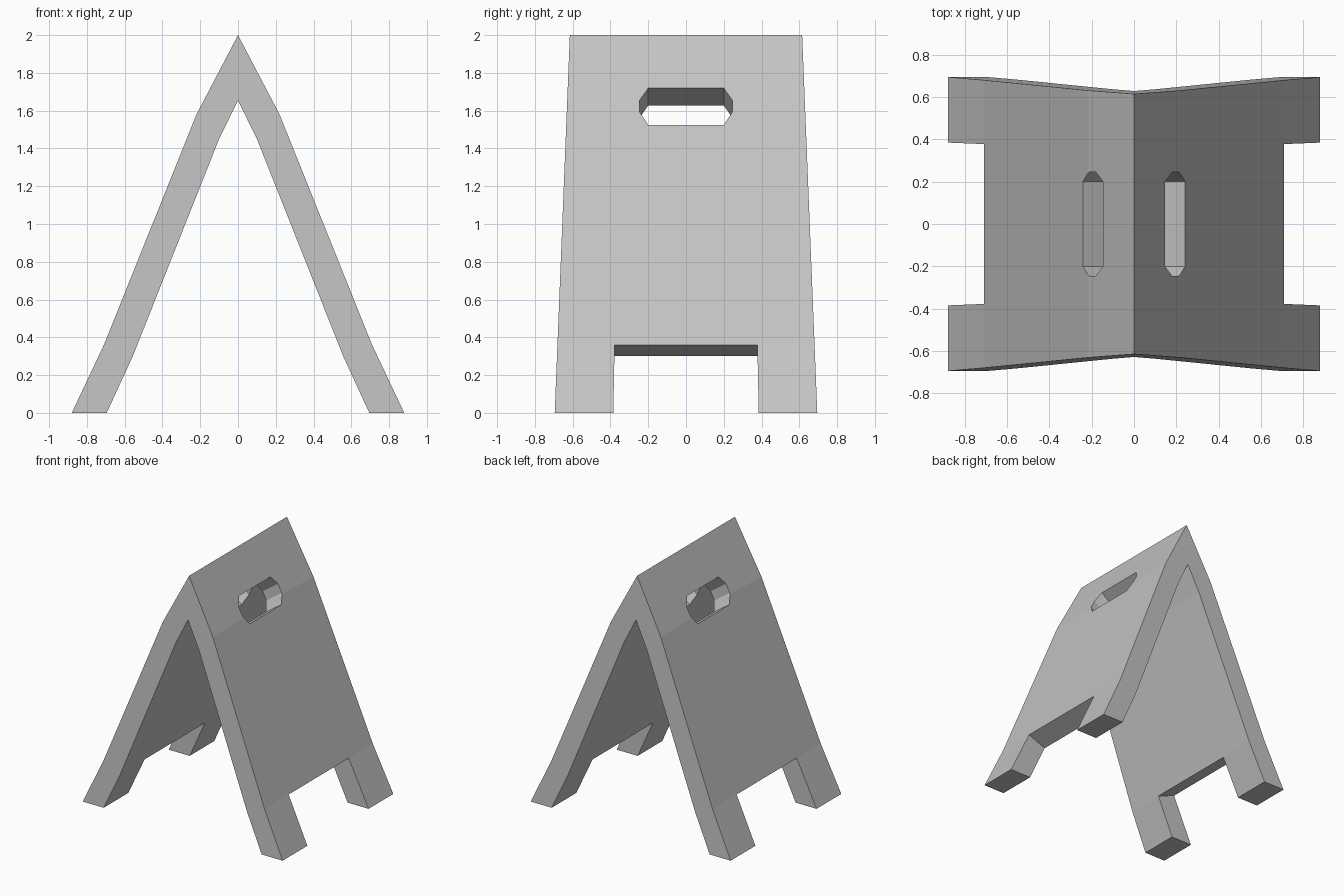
import bpy
import bmesh

cube = bpy.data.objects.get("Cube")
if cube:
    bpy.data.objects.remove(cube, do_unlink=True)

grey = bpy.data.materials.new("plain grey")
grey.use_nodes = True
colour = (0.55, 0.55, 0.55, 1)
grey.diffuse_color = colour
grey.node_tree.nodes["Principled BSDF"].inputs["Base Color"].default_value = colour


def bridge(name, ring_a, ring_b):
    """Closed solid between two matching outlines."""
    bm = bmesh.new()
    a = [bm.verts.new(p) for p in ring_a]
    b = [bm.verts.new(p) for p in ring_b]
    bm.faces.new(a)
    bm.faces.new(b[::-1])
    for i in range(len(a)):
        j = (i + 1) % len(a)
        bm.faces.new((a[j], a[i], b[i], b[j]))
    bmesh.ops.recalc_face_normals(bm, faces=bm.faces)
    mesh = bpy.data.meshes.new(name)
    bm.to_mesh(mesh)
    bm.free()
    obj = bpy.data.objects.new(name, mesh)
    bpy.context.collection.objects.link(obj)
    mesh.materials.append(grey)
    return obj


def cut(target, cutter):
    mod = target.modifiers.new("cut", "BOOLEAN")
    mod.operation = "DIFFERENCE"
    mod.solver = "EXACT"
    mod.object = cutter
    bpy.context.view_layer.objects.active = target
    bpy.ops.object.modifier_apply(modifier=mod.name)
    bpy.data.objects.remove(cutter, do_unlink=True)


# Folded A-shaped board, slightly wider in y towards the feet
outer = [(0.88, 0), (0.71, 0.36), (0.22, 1.58)]
inner = [(0.695, 0), (0.557, 0.30), (0.1, 1.45)]
half = outer + [(0, 2)]
outline = half + [(-x, z) for x, z in reversed(outer)]
outline += [(-x, z) for x, z in inner] + [(0, 1.655)] + inner[::-1]


def half_width(z):
    return 0.695 - 0.04 * z


board = bridge("folding_board",
               [(x, -half_width(z), z) for x, z in outline],
               [(x, half_width(z), z) for x, z in outline])

# Hand slot outline on the outer face, as (y, z)
slot = [(0.2, 1.72), (0.245, 1.655), (0.245, 1.59), (0.2, 1.525)]
slot += [(-y, z) for y, z in reversed(slot)]
# Gap between the feet, sloping square to the board
gap = [(1.1, -0.1), (1.1, 0.511), (0.3, 0.201), (0.3, -0.1)]

for side in (1, -1):
    def slot_ring(t):
        return [(side * (0.147 + (1.72 - z) * 0.49 - 0.13 * t), y, z - 0.09 * t)
                for y, z in slot]

    cut(board, bridge("slot_cutter", slot_ring(-0.8), slot_ring(1.09)))
    cut(board, bridge("gap_cutter",
                      [(side * x, -0.385 + 0.02 * z, z) for x, z in gap],
                      [(side * x, 0.385 - 0.02 * z, z) for x, z in gap]))
